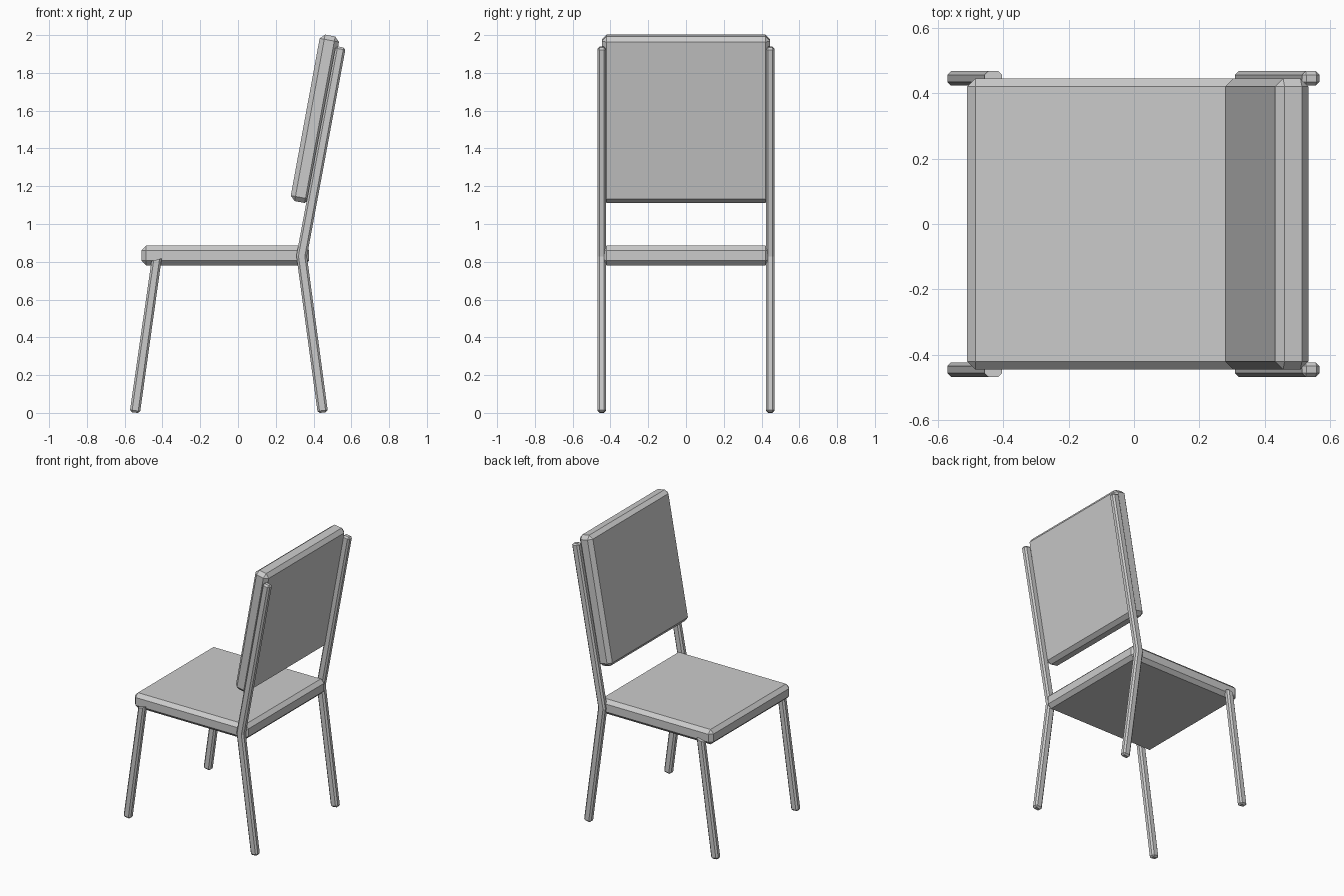
import bpy, bmesh, math
from mathutils import Matrix

cube = bpy.data.objects.get("Cube")
if cube:
    bpy.data.objects.remove(cube, do_unlink=True)

# Single plain colour for the whole chair
grey = bpy.data.materials.new("light_grey")
grey.use_nodes = True
colour = (0.6, 0.6, 0.6, 1.0)
grey.diffuse_color = colour
grey.node_tree.nodes["Principled BSDF"].inputs["Base Color"].default_value = colour


def finish(name, bm, edges, chamfer):
    """Chamfer the given edges and turn the bmesh into an object."""
    bmesh.ops.bevel(bm, geom=edges, offset=chamfer, segments=1,
                    affect='EDGES', clamp_overlap=True)
    bmesh.ops.recalc_face_normals(bm, faces=bm.faces[:])
    mesh = bpy.data.meshes.new(name)
    bm.to_mesh(mesh)
    bm.free()
    mesh.materials.append(grey)
    obj = bpy.data.objects.new(name, mesh)
    bpy.context.collection.objects.link(obj)
    return obj


def cushion(name, size, location, tilt=0.0):
    """Flat slab with chamfered edges, leaned about the y axis."""
    bm = bmesh.new()
    bmesh.ops.create_cube(bm, size=1, matrix=Matrix.Diagonal((*size, 1)))
    obj = finish(name, bm, bm.edges[:], 0.025)
    obj.location = location
    obj.rotation_euler.y = tilt
    return obj


def leg(name, profile, side, flat_top=None):
    """Side profile (x, z) given thickness in y; bends stay sharp."""
    bm = bmesh.new()
    inner, outer = 0.424 * side, 0.468 * side
    face = bm.faces.new([bm.verts.new((x, inner, z)) for x, z in profile])
    new = bmesh.ops.extrude_face_region(bm, geom=[face], use_keep_orig=True)
    for v in new["geom"]:
        if isinstance(v, bmesh.types.BMVert):
            v.co.y = outer
    bmesh.ops.recalc_face_normals(bm, faces=bm.faces[:])
    edges = [e for e in bm.edges if e.calc_face_angle(0) > math.radians(35)
             and not (flat_top and min(v.co.z for v in e.verts) > flat_top)]
    return finish(name, bm, edges, 0.011)


# Seat and leaning backrest
cushion("seat", (0.888, 0.892, 0.105), (-0.067, 0, 0.833))
cushion("backrest", (0.104, 0.892, 0.896), (0.407, 0, 1.557), math.radians(10.4))

# Straight legs under the seat, bent legs that carry the backrest
straight = [(-0.573, 0.005), (-0.519, -0.002), (-0.404, 0.818), (-0.458, 0.804)]
bent = [(0.422, -0.002), (0.476, 0.005), (0.365, 0.829),
        (0.570, 1.932), (0.517, 1.942), (0.309, 0.832)]
for side, label in ((-1, "front"), (1, "rear")):
    leg(f"straight_leg_{label}", straight, side, flat_top=0.7)
    leg(f"bent_leg_{label}", bent, side)
